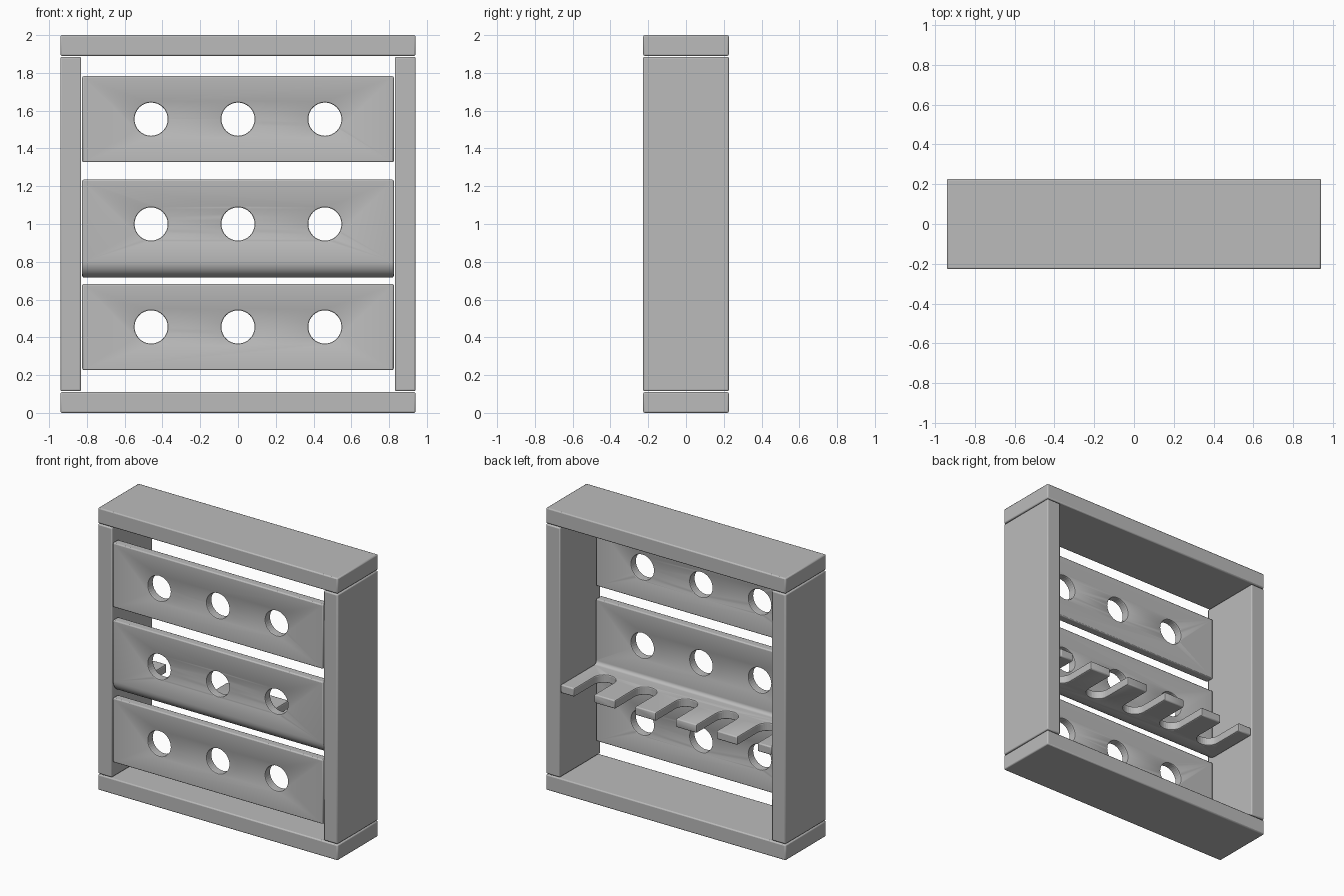
import bpy, bmesh, math
from mathutils import Matrix, Vector

if "Cube" in bpy.data.objects:
    bpy.data.objects.remove(bpy.data.objects["Cube"])

W, D, H = 0.94, 0.227, 2.0      # half width, half depth, height
BOARD = 0.11                    # frame board thickness
PANEL_W, SHEET = 0.825, 0.06    # panel half width, sheet thickness
HOLE_R, SLOT_R = 0.088, 0.078

grey = bpy.data.materials.new("mid grey")
grey.use_nodes = True
grey.diffuse_color = (0.5, 0.5, 0.5, 1)
grey.node_tree.nodes["Principled BSDF"].inputs["Base Color"].default_value = (0.5, 0.5, 0.5, 1)


def add_object(name, bm):
    bmesh.ops.recalc_face_normals(bm, faces=bm.faces)
    mesh = bpy.data.meshes.new(name)
    bm.to_mesh(mesh)
    bm.free()
    mesh.materials.append(grey)
    obj = bpy.data.objects.new(name, mesh)
    bpy.context.collection.objects.link(obj)
    return obj


def add_box(bm, lo, hi):
    lo, hi = Vector(lo), Vector(hi)
    place = Matrix.Translation((lo + hi) / 2) @ Matrix.Diagonal((*(hi - lo), 1))
    bmesh.ops.create_cube(bm, size=1, matrix=place)


def prism(points, direction):
    bm = bmesh.new()
    face = bm.faces.new([bm.verts.new(p) for p in points])
    moved = bmesh.ops.extrude_face_region(bm, geom=[face])["geom"]
    bmesh.ops.translate(bm, vec=direction,
                        verts=[v for v in moved if isinstance(v, bmesh.types.BMVert)])
    return bm


def arc(cx, cy, r, start, end, steps):
    return [(cx + r * math.cos(math.radians(start + (end - start) * i / steps)),
             cy + r * math.sin(math.radians(start + (end - start) * i / steps)))
            for i in range(steps + 1)]


def soften(obj, width=0.008):
    bevel = obj.modifiers.new("soft edges", "BEVEL")
    bevel.width, bevel.segments = width, 2
    bevel.limit_method, bevel.angle_limit = "ANGLE", math.radians(40)
    bpy.ops.object.select_all(action="DESELECT")
    obj.select_set(True)
    bpy.context.view_layer.objects.active = obj
    bpy.ops.object.shade_smooth_by_angle(angle=math.radians(35))


def cut(obj, cutter):
    cutter.hide_render = True
    cutter.hide_viewport = True
    cutter.display_type = "WIRE"
    boolean = obj.modifiers.new("cut", "BOOLEAN")
    boolean.operation, boolean.solver = "DIFFERENCE", "EXACT"
    boolean.object = cutter


def hole_cutter(name, z):
    bm = bmesh.new()
    for x in (-0.46, 0, 0.46):
        place = Matrix.Translation((x, -D, z)) @ Matrix.Rotation(math.pi / 2, 4, "X")
        bmesh.ops.create_cone(bm, cap_ends=True, segments=32, radius1=HOLE_R,
                              radius2=HOLE_R, depth=0.3, matrix=place)
    return add_object(name, bm)


# Outer frame
frame = {
    "bottom_board": ((-W, -D, 0), (W, D, BOARD)),
    "top_board": ((-W, -D, H - BOARD), (W, D, H)),
    "left_post": ((W - BOARD, -D, BOARD + 0.005), (W, D, H - BOARD - 0.005)),
    "right_post": ((-W, -D, BOARD + 0.005), (BOARD - W, D, H - BOARD - 0.005)),
}
for name, (lo, hi) in frame.items():
    bm = bmesh.new()
    add_box(bm, lo, hi)
    soften(add_object(name, bm))

# Flat front panels with three holes each
for name, z in (("lower_panel", 0.455), ("upper_panel", 1.555)):
    bm = bmesh.new()
    add_box(bm, (-PANEL_W, -D, z - 0.228), (PANEL_W, SHEET - D, z + 0.228))
    panel = add_object(name, bm)
    cut(panel, hole_cutter(name + "_hole_cutter", z))
    soften(panel)

# Middle panel, bent at the bottom into a shelf
low, high, bend = 0.717, 1.235, 0.085
cy, cz = bend - D, low + bend
section = [(-D, high)] + arc(cy, cz, bend, 180, 270, 8) + [(D, low), (D, low + SHEET)]
section += arc(cy, cz, bend - SHEET, 270, 180, 8) + [(SHEET - D, high)]
rack = add_object("middle_panel_and_shelf",
                  prism([(-PANEL_W, y, z) for y, z in section], (2 * PANEL_W, 0, 0)))
cut(rack, hole_cutter("middle_hole_cutter", 1.0))

# Round-ended slots open at the back of the shelf
for i in range(-2, 3):
    outline = arc(i * 0.32, D - 0.22, SLOT_R, 180, 360, 16)
    outline += [(i * 0.32 + SLOT_R, D + 0.1), (i * 0.32 - SLOT_R, D + 0.1)]
    slot = add_object("slot_cutter", prism([(x, y, low - 0.1) for x, y in outline], (0, 0, 0.25)))
    cut(rack, slot)
soften(rack)
